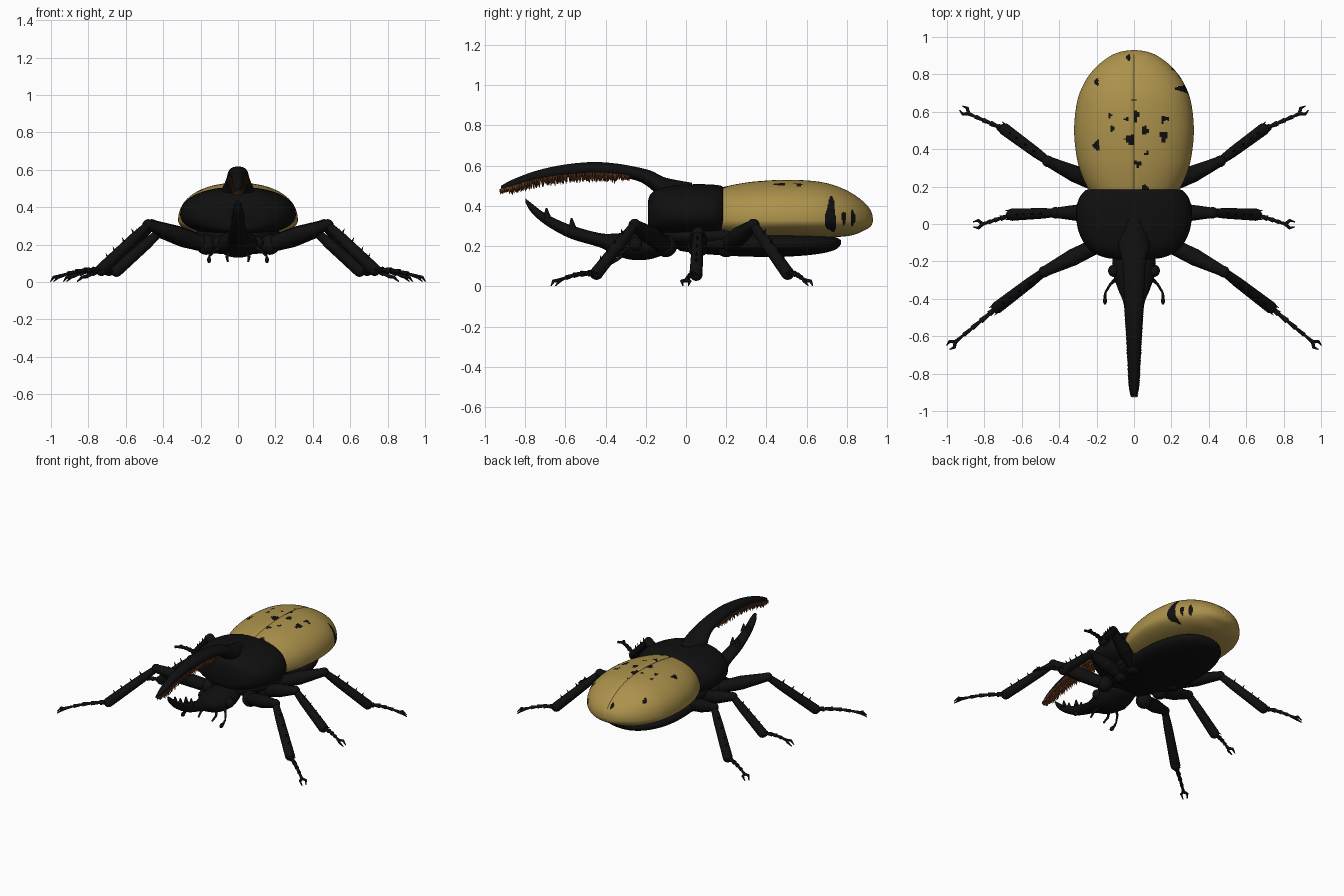
import bpy, bmesh, math, random
from mathutils import Vector, Matrix

random.seed(4)
default_cube = bpy.data.objects.get("Cube")
if default_cube:
    bpy.data.objects.remove(default_cube, do_unlink=True)


def make_material(name, colour):
    material = bpy.data.materials.new(name)
    material.use_nodes = True
    material.diffuse_color = (*colour, 1)
    material.node_tree.nodes["Principled BSDF"].inputs["Base Color"].default_value = (*colour, 1)
    return material


black = make_material("shell black", (0.005, 0.005, 0.005))
gold = make_material("wing case gold", (0.41, 0.285, 0.07))
brown = make_material("bristle brown", (0.13, 0.042, 0.014))


def finish(bm, name, *materials):
    bmesh.ops.recalc_face_normals(bm, faces=bm.faces)
    mesh = bpy.data.meshes.new(name)
    bm.to_mesh(mesh)
    bm.free()
    for material in materials:
        mesh.materials.append(material)
    obj = bpy.data.objects.new(name, mesh)
    bpy.context.collection.objects.link(obj)
    bpy.ops.object.select_all(action='DESELECT')
    obj.select_set(True)
    bpy.context.view_layer.objects.active = obj
    bpy.ops.object.shade_smooth_by_angle(angle=math.radians(45))
    return obj


def smooth_rows(stations, steps):
    """Pass a smooth curve through the stations."""
    rows = []
    last = len(stations) - 1
    for i in range(last):
        a, b, c, d = (stations[max(0, min(last, i + k))] for k in (-1, 0, 1, 2))
        for s in range(steps):
            t = s / steps
            rows.append([0.5 * (2 * q + (r - p) * t + (2 * p - 5 * q + 4 * r - u) * t * t
                                + (3 * q - p - 3 * r + u) * t ** 3)
                         for p, q, r, u in zip(a, b, c, d)])
    rows.append(list(stations[-1]))
    return rows


def loft(stations, sides=40, steps=6, power=1.0):
    """Skin cross-sections given as y, half width, middle z, height above, depth below."""
    bm = bmesh.new()
    rings = []
    for y, w, z, up, down in smooth_rows(stations, steps):
        ring = []
        for i in range(sides):
            t = math.tau * i / sides
            c, s = math.cos(t), math.sin(t)
            x = w * math.copysign(abs(c) ** power, c)
            h = (up if s > 0 else down) * math.copysign(abs(s) ** power, s)
            ring.append(bm.verts.new((x, y, z + h)))
        rings.append(ring)
    for a, b in zip(rings, rings[1:]):
        for i in range(sides):
            j = (i + 1) % sides
            bm.faces.new((a[i], a[j], b[j], b[i]))
    bm.faces.new(rings[0])
    bm.faces.new(rings[-1])
    return bm


def rod(bm, a, b, r1, r2, sides=12):
    a, b = Vector(a), Vector(b)
    turn = (b - a).to_track_quat('Z', 'Y').to_matrix().to_4x4()
    bmesh.ops.create_cone(bm, cap_ends=True, segments=sides, radius1=r1, radius2=r2,
                          depth=(b - a).length, matrix=Matrix.Translation((a + b) / 2) @ turn)


def ball(bm, centre, radius, scale=(1, 1, 1)):
    bmesh.ops.create_uvsphere(bm, u_segments=16, v_segments=10, radius=radius,
                              matrix=Matrix.Translation(centre) @ Matrix.Diagonal((*scale, 1)))


def chain(bm, points, radii, sides=12):
    for a, b, r1, r2 in zip(points, points[1:], radii, radii[1:]):
        rod(bm, a, b, r1, r2, sides)
        ball(bm, b, r2)


# Wing cases with a centre seam and dark spots
bm = loft([(0.17, .235, .33, .16, .08), (0.25, .275, .33, .178, .09), (0.35, .305, .33, .192, .092),
           (0.5, .32, .33, .2, .092), (0.65, .305, .33, .192, .09), (0.75, .268, .33, .168, .085),
           (0.83, .212, .33, .13, .075), (0.89, .14, .33, .084, .05), (0.92, .075, .33, .045, .03),
           (0.93, .01, .33, .008, .005)], sides=168, steps=22, power=0.92)
for v in bm.verts:
    if v.co.z > 0.33:
        v.co.z -= 0.007 * math.exp(-(v.co.x / 0.006) ** 2)
top_spots = [(-.2, .42, .017, .026), (-.2, .76, .012, .02), (-.03, .89, .011, .017),
             (-.13, .58, .011, .014), (-.12, .51, .012, .019), (-.02, .45, .025, .027),
             (.01, .58, .014, .03), (.06, .5, .016, .025), (.16, .47, .02, .03),
             (.155, .56, .012, .02), (.18, .56, .009, .011), (.02, .32, .016, .019),
             (.07, .38, .012, .014), (.06, .19, .017, .02), (-.04, .56, .01, .012), (0, .66, .007, .01)]
side_spots = [(.72, .35, .027, .085), (.785, .34, .011, .033), (.83, .34, .011, .04)]


def in_spot(u, v, spots):
    for cu, cv, ru, rv in spots:
        du, dv = (u - cu) / ru, (v - cv) / rv
        if math.hypot(du, dv) < 1 + 0.18 * math.sin(3 * math.atan2(dv, du) + 40 * cu):
            return True
    return False


for f in bm.faces:
    c = f.calc_center_median()
    on_top = c.z > 0.37 and in_spot(c.x, c.y, top_spots)
    on_side = c.x > 0.1 and in_spot(c.y, c.z, side_spots)
    f.material_index = 1 if on_top or on_side else 0
finish(bm, "wing_cases", gold, black)

# Thorax shield, belly and chest
finish(loft([(-.19, .08, .36, .06, .06), (-.175, .17, .36, .1, .09), (-.13, .245, .36, .13, .105),
             (-.05, .293, .36, .143, .11), (.05, .31, .36, .148, .112), (.13, .297, .36, .146, .112),
             (.175, .265, .36, .14, .11), (.185, .245, .36, .13, .1)], power=0.9),
       "thorax_shield", black)
finish(loft([(-.04, .05, .205, .02, .02), (-.02, .13, .205, .035, .03), (.1, .22, .21, .05, .05),
             (.3, .25, .21, .06, .062), (.5, .245, .21, .06, .062), (.65, .195, .212, .05, .052),
             (.74, .12, .215, .03, .034), (.77, .04, .22, .01, .012)], power=0.9),
       "belly", black)
finish(loft([(-.15, .09, .25, .06, .06), (-.08, .17, .25, .07, .06), (.1, .23, .25, .07, .08),
             (.3, .2, .25, .07, .08)]), "chest", black)

# Upper horn rising from the thorax
upper_horn = [(.03, .05, .45, .065, .06), (-.1, .085, .48, .06, .07), (-.17, .07, .525, .048, .045),
              (-.24, .06, .558, .034, .034), (-.35, .055, .578, .033, .033), (-.47, .05, .584, .034, .034),
              (-.62, .04, .57, .033, .03), (-.75, .032, .545, .028, .024),
              (-.86, .025, .51, .022, .018), (-.92, .013, .488, .012, .01)]
finish(loft(upper_horn, sides=24), "upper_horn", black)

# Bristles lining the underside of the upper horn
bm = bmesh.new()
for y, w, z, up, down in smooth_rows(upper_horn, 11):
    if y > -0.28:
        continue
    for k in (-2, -1, 0, 1, 2):
        root = Vector((k * 0.43 * w, y, z - down * (0.85 - 0.14 * abs(k))))
        reach = random.uniform(0.028, 0.042) * (0.55 if y < -0.88 or y > -0.34 else 1)
        tip = root + Vector((k * 0.004, random.uniform(-.008, .008), -reach))
        rod(bm, root, tip, 0.0075, 0.001, 5)
finish(bm, "horn_bristles", brown)

# Head with the lower horn
finish(loft([(-.06, .05, .22, .03, .03), (-.09, .09, .215, .055, .05), (-.18, .115, .205, .07, .07),
             (-.27, .11, .2, .07, .068), (-.35, .085, .205, .058, .05), (-.43, .055, .229, .036, .035),
             (-.58, .042, .274, .033, .034), (-.7, .032, .335, .028, .028),
             (-.77, .024, .395, .02, .026), (-.797, .012, .427, .009, .012)], sides=28),
       "head_and_lower_horn", black)
bm = bmesh.new()
for y, z in ((-.565, .29), (-.69, .34)):
    for s in (-1, 1):
        rod(bm, (s * .02, y, z), (s * .022, y - .004, z + .05), .02, .004)
finish(bm, "lower_horn_teeth", black)

# Eyes, antennae and mouth feelers, both sides
for s, side in ((1, "left"), (-1, "right")):
    bm = bmesh.new()
    ball(bm, (s * .105, -.25, .21), .034)
    finish(bm, side + "_eye", black)
    bm = bmesh.new()
    chain(bm, [(s * .09, -.29, .19), (s * .125, -.32, .165), (s * .152, -.365, .14),
               (s * .155, -.39, .125)], [.012, .007, .006, .009], 8)
    ball(bm, (s * .155, -.41, .118), .021, (.5, 1, .8))
    finish(bm, side + "_antenna", black)
    bm = bmesh.new()
    chain(bm, [(s * .045, -.31, .16), (s * .06, -.34, .135), (s * .055, -.375, .112)],
          [.01, .008, .006], 8)
    finish(bm, side + "_mouth_feeler", black)


# Legs: hip, knee, shin end and claw root for each
legs = {"front": [(.17, -.1, .2), (.48, -.255, .305), (.73, -.445, .065), (.955, -.63, .03)],
        "middle": [(.17, .06, .2), (.42, .06, .265), (.65, .05, .06), (.81, .0, .03)],
        "rear": [(.17, .2, .2), (.46, .335, .305), (.69, .505, .065), (.885, .59, .03)]}


def build_leg(name, points, s):
    hip, knee, shin, foot = (Vector((s * p[0], p[1], p[2])) for p in points)
    bm = bmesh.new()
    # Thigh swelling in the middle, ball knee, widening shin
    ball(bm, hip, .055)
    chain(bm, [hip, hip.lerp(knee, .5), knee], [.042, .046, .028], 14)
    ball(bm, knee, .031)
    chain(bm, [knee, knee.lerp(shin, .3), shin], [.022, .029, .033], 14)
    outward = Vector((shin.x - knee.x, shin.y - knee.y, 0)).normalized()
    across = Vector((-outward.y, outward.x, 0))
    # Shin spines
    for t in (.3, .5, .7, .85):
        root = knee.lerp(shin, t) + Vector((0, 0, .022))
        rod(bm, root, root + outward * .018 + Vector((0, 0, .03)), .009, .001, 6)
    for k in (-1, 1):
        rod(bm, shin + across * k * .02, shin + across * k * .025 + outward * .04, .01, .001, 6)
    # Jointed foot with flared segments
    joints = [shin.lerp(foot, i / 5) + Vector((0, 0, .012 * math.sin(math.pi * i / 5)))
              for i in range(6)]
    for i, (a, b) in enumerate(zip(joints, joints[1:])):
        rod(bm, a, b, .011 - i * .001, .017 - i * .0015, 10)
    # Forked claw
    for k in (-1, 1):
        bend = foot + outward * .022 + across * k * .02 + Vector((0, 0, -.004))
        tip = foot + outward * .048 + across * k * .014 + Vector((0, 0, -.026))
        chain(bm, [foot, bend, tip], [.01, .008, .003], 8)
    finish(bm, name, black)


for place, points in legs.items():
    for s, side in ((1, "left"), (-1, "right")):
        build_leg(side + "_" + place + "_leg", points, s)
